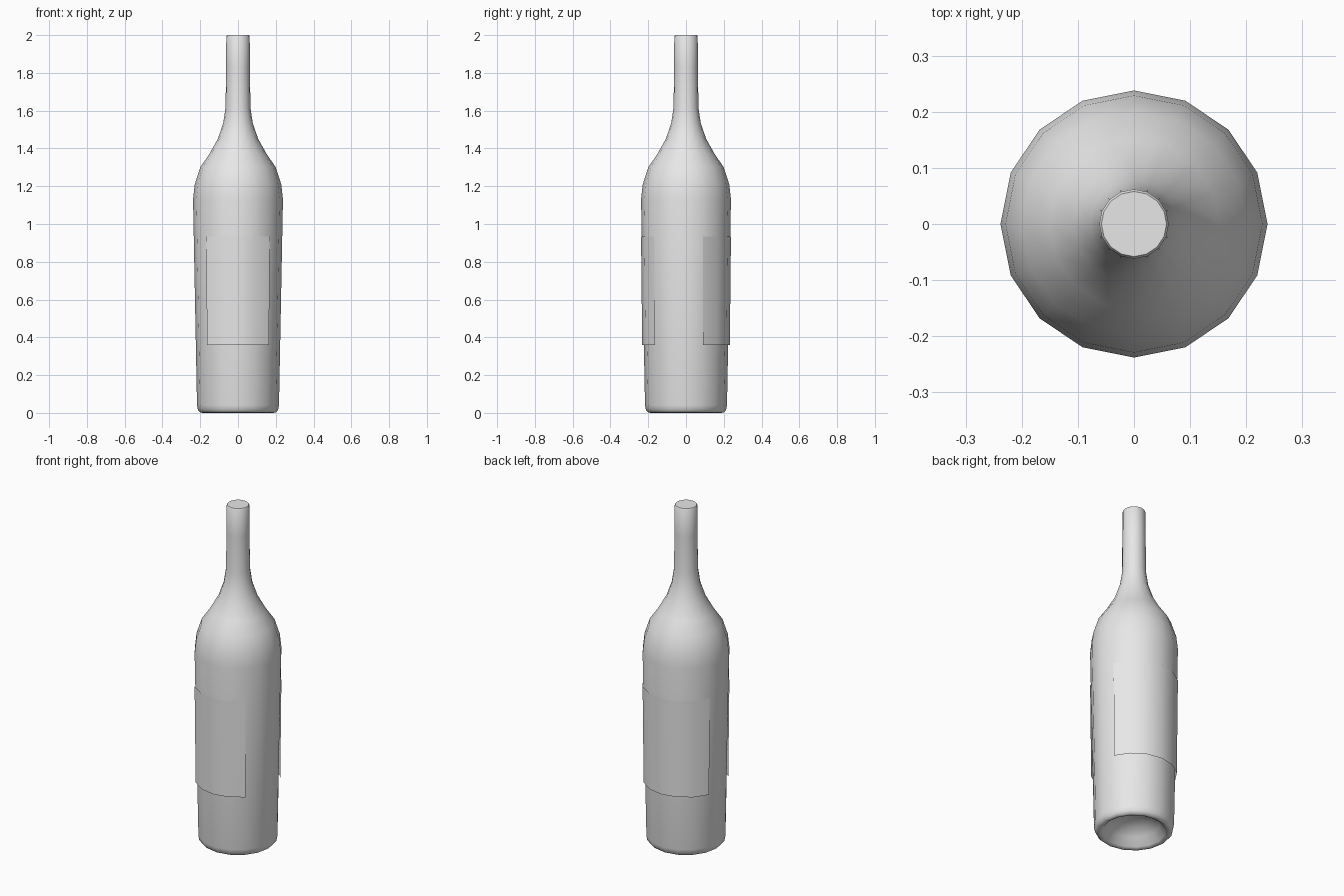
import bpy, bmesh, math

cube = bpy.data.objects.get("Cube")
if cube:
    bpy.data.objects.remove(cube, do_unlink=True)

SIDES = 16
STEP = 2 * math.pi / SIDES

grey = bpy.data.materials.new("plain grey")
grey.use_nodes = True
grey.diffuse_color = (0.8, 0.8, 0.8, 1)
grey.node_tree.nodes["Principled BSDF"].inputs["Base Color"].default_value = (0.8, 0.8, 0.8, 1)


def lathe(name, profile, first, count, sharp=40):
    """Sweep (radius, height) points over `count` facets, starting at facet `first`."""
    bm = bmesh.new()
    closed = count == SIDES
    columns = []
    for i in range(count if closed else count + 1):
        a = (first + i) * STEP
        columns.append([bm.verts.new((r * math.cos(a), r * math.sin(a), z)) for r, z in profile])
    for i in range(count):
        a, b = columns[i], columns[(i + 1) % len(columns)]
        for j in range(len(profile) - 1):
            bm.faces.new((a[j], b[j], b[j + 1], a[j + 1]))
    if closed:
        # End caps: the mouth and the tip of the hollow base
        bm.faces.new([c[-1] for c in columns])
        bm.faces.new([c[0] for c in reversed(columns)])
    mesh = bpy.data.meshes.new(name)
    bm.to_mesh(mesh)
    bm.free()
    mesh.materials.append(grey)
    obj = bpy.data.objects.new(name, mesh)
    bpy.context.collection.objects.link(obj)
    bpy.ops.object.select_all(action="DESELECT")
    obj.select_set(True)
    bpy.context.view_layer.objects.active = obj
    bpy.ops.object.shade_smooth_by_angle(angle=math.radians(sharp))
    return obj


# Bottle: hollow base, foot, tapered body, shoulder and neck
punt = [(0.03, 0.10), (0.09, 0.085), (0.14, 0.05), (0.172, 0.008)]
foot = [(0.185, 0.0), (0.2, 0.002), (0.212, 0.015), (0.217, 0.04)]
body = [(0.238, 1.13), (0.229, 1.21), (0.2, 1.3)]
neck = [(0.152, 1.37), (0.107, 1.45), (0.078, 1.535), (0.066, 1.615), (0.063, 1.83),
        (0.062, 1.994), (0.058, 2.0)]
lathe("bottle", punt + foot + body + neck, 0, SIDES, 50)

# Labels: thin wraps standing just off the glass
wrap = [(0.232, 0.36), (0.238, 0.935)]
lathe("front_label", wrap, 10, 4)
lathe("back_label", wrap, 1, 6)
